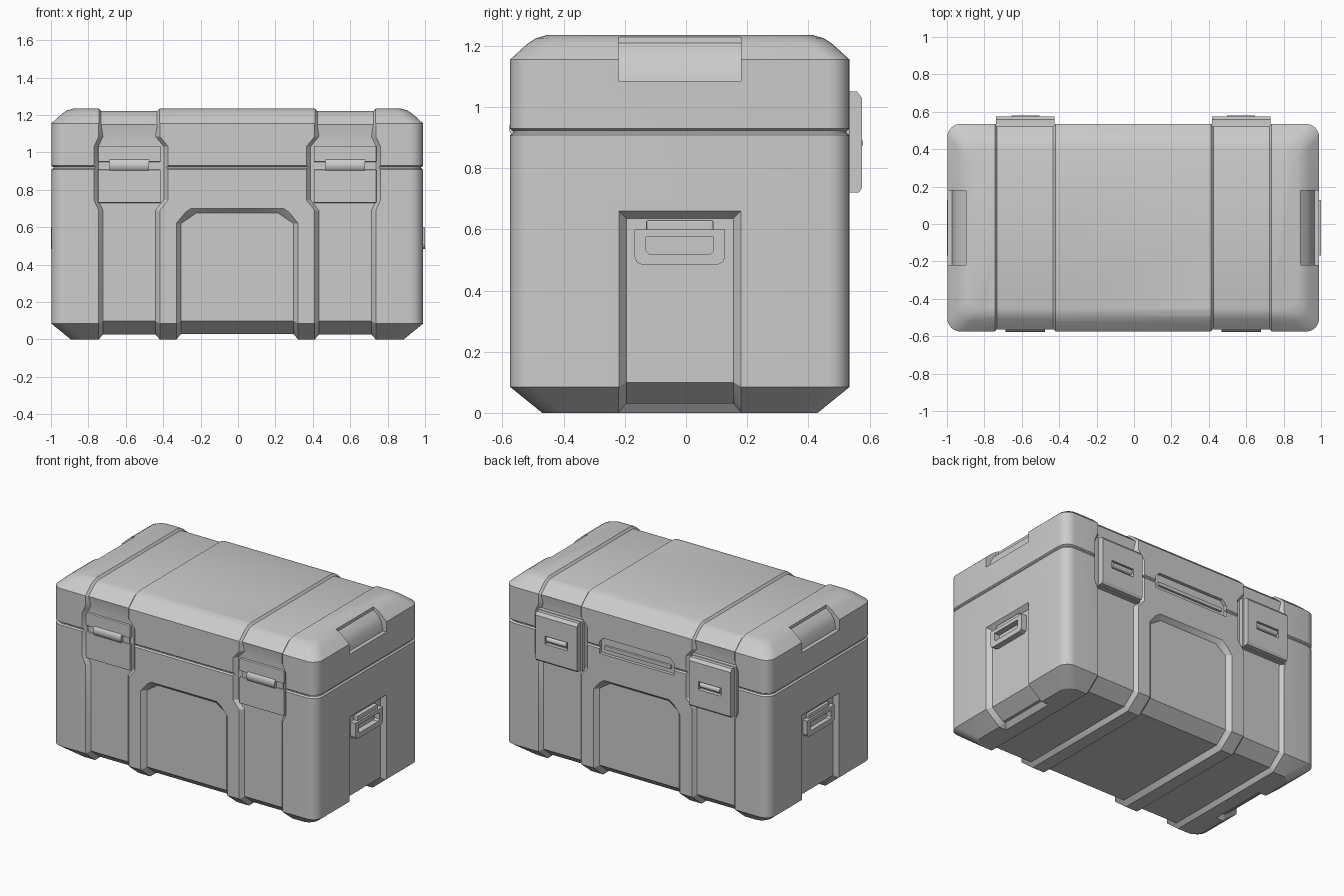
import bpy, bmesh, math
from mathutils import Vector, Matrix

if "Cube" in bpy.data.objects:
    bpy.data.objects.remove(bpy.data.objects["Cube"])

CX, CY = -0.004, -0.02           # case centre
HX, HY = 0.994, 0.555            # case half sizes
YF, YB = CY - HY, CY + HY        # front and back faces

grey = bpy.data.materials.new("case_grey")
grey.use_nodes = True
grey.diffuse_color = (0.6, 0.6, 0.6, 1)
grey.node_tree.nodes["Principled BSDF"].inputs["Base Color"].default_value = (0.6, 0.6, 0.6, 1)


def make(name, bm):
    bmesh.ops.recalc_face_normals(bm, faces=bm.faces)
    if bm.calc_volume(signed=True) < 0:
        bmesh.ops.reverse_faces(bm, faces=bm.faces)
    me = bpy.data.meshes.new(name)
    bm.to_mesh(me)
    bm.free()
    me.materials.append(grey)
    ob = bpy.data.objects.new(name, me)
    bpy.context.scene.collection.objects.link(ob)
    return ob


def smooth(ob, angle=28):
    ob.data.shade_smooth()
    ob.data.set_sharp_from_angle(angle=math.radians(angle))


def measure(me):
    """Volume of a mesh, and whether it is closed."""
    bm = bmesh.new()
    bm.from_mesh(me)
    found = bm.calc_volume(), not any(e.is_boundary for e in bm.edges)
    bm.free()
    return found


def cut(ob, cutters):
    """Subtract cutters one by one, keeping the first sound result of either solver."""
    for c in cutters:
        before = measure(ob.data)[0]
        for solver in ('MANIFOLD', 'EXACT'):
            m = ob.modifiers.new("cut", 'BOOLEAN')
            m.operation, m.solver, m.object = 'DIFFERENCE', solver, c
            bpy.context.view_layer.update()
            dg = bpy.context.evaluated_depsgraph_get()
            result = bpy.data.meshes.new_from_object(ob.evaluated_get(dg))
            ob.modifiers.clear()
            volume, sealed = measure(result)
            if sealed and before * 0.5 < volume < before * 0.99999:
                ob.data = result
                break


def skin(rings, closed=False):
    """Bridge equal vertex rings; cap the ends unless closed."""
    bm = bmesh.new()
    vs = [[bm.verts.new(p) for p in r] for r in rings]
    n = len(vs[0])
    for i in range(len(vs) if closed else len(vs) - 1):
        a, b = vs[i], vs[(i + 1) % len(vs)]
        for j in range(n):
            bm.faces.new((a[j], a[(j + 1) % n], b[(j + 1) % n], b[j]))
    if not closed:
        bm.faces.new(vs[0])
        bm.faces.new(vs[-1])
    return bm


def rounded_loft(name, levels, radius=0.07, seg=6):
    """Stack rounded rectangles given as (height, inset)."""
    rings = []
    for z, inset in levels:
        ring = []
        for k, (sx, sy) in enumerate(((1, 1), (-1, 1), (-1, -1), (1, -1))):
            for s in range(seg + 1):
                a = math.pi / 2 * (k + s / seg)
                ring.append((CX + sx * (HX - inset - radius) + radius * math.cos(a),
                             CY + sy * (HY - inset - radius) + radius * math.sin(a), z))
        rings.append(ring)
    return make(name, skin(rings))


def groove(path, place, closed=False, slope=0.85, out=0.02):
    """Cutter following a profile of (u, z, low, high, depth), with sloped walls."""
    # A slight shift keeps cutter corners off the case edges
    pts = [Vector(p[:2]) + Vector((0.0011, 0.0007)) for p in path]
    n, rings = len(pts), []
    for i, (u, z, lo, hi, depth) in enumerate(path):
        t1 = (pts[i] - pts[i - 1]).normalized() if closed or i else None
        t2 = (pts[(i + 1) % n] - pts[i]).normalized() if closed or i < n - 1 else None
        end = Vector((0, 0))
        if t1 is None:
            t1, end = t2, -t2
        elif t2 is None:
            t2, end = t1, t1
        n1, n2 = Vector((t1.y, -t1.x)), Vector((t2.y, -t2.x))
        m = (n1 + n2) / (1 + n1.dot(n2)) + end * slope
        ring = []
        for d in (out, -depth):
            p = pts[i] + m * d
            side = [place(lo - slope * d, p), place(hi + slope * d, p)]
            ring += side if d > 0 else side[::-1]
        rings.append(ring)
    bm = skin(rings, closed)
    bmesh.ops.triangulate(bm, faces=bm.faces)
    return make("cutter", bm)


def prism(name, outline, lo, hi, place):
    """Extrude a 2D outline between lo and hi."""
    return make(name, skin([[place(c, Vector(p)) for p in outline] for c in (lo, hi)]))


def box(name, x, y, z, bevel=0.0):
    bm = bmesh.new()
    size = (x[1] - x[0], y[1] - y[0], z[1] - z[0])
    mid = (sum(x) / 2, sum(y) / 2, sum(z) / 2)
    bmesh.ops.create_cube(bm, size=1, matrix=Matrix.Translation(mid) @ Matrix.Diagonal((*size, 1)))
    if bevel:
        bmesh.ops.bevel(bm, geom=bm.edges[:], offset=bevel, segments=2, affect='EDGES', profile=0.5)
    return make(name, bm)


def rod(name, x0, x1, y, z, r):
    bm = bmesh.new()
    rot = Matrix.Translation(((x0 + x1) / 2, y, z)) @ Matrix.Rotation(math.pi / 2, 4, 'Y')
    bmesh.ops.create_cone(bm, cap_ends=True, segments=20, radius1=r, radius2=r,
                          depth=x1 - x0, matrix=rot)
    smooth(make(name, bm))


def along_x(c, p):
    return (c + CX, p.x, p.y)


def end_place(s):
    return lambda c, p: (CX + s * p.x, c + CY, p.y)


# Main shells
lid_curve = [(1.155, 0), (1.205, 0.055), (1.225, 0.085), (1.235, 0.12)]
body = rounded_loft("body", [(0, 0.105), (0.085, 0), (0.908, 0), (0.915, 0.01), (0.935, 0.012)])
lid = rounded_loft("lid", [(0.922, 0.009), (0.929, 0)] + lid_curve)

# Strap channels running all the way round, wider beside the latches
right_half = [(HY - 0.105, 0, 0), (HY, 0.085, 0), (HY, 0.69, 0), (HY, 0.745, 1),
              (HY, 1.03, 1), (HY, 1.085, 0)] + [(HY - i, z, 0) for z, i in lid_curve]
loop = right_half + [(-y, z, w) for y, z, w in reversed(right_half)]
channels = []
for s in (-1, 1):
    path = []
    for y, z, wide in loop:
        ends = sorted((s * (0.765 if wide else 0.74), s * (0.37 if wide else 0.415)))
        path.append((y + CY, z, *ends, 0.015 if z > 1.1 else 0.026))
    channels.append(groove(path, along_x, closed=True))

# Centre panel recess: front, underside and back
up = [(HY - 0.105, 0, 0.325), (HY, 0.085, 0.325), (HY, 0.62, 0.325), (HY, 0.70, 0.245)]
panel = [(-y, z, w) for y, z, w in reversed(up)] + up
panel_cut = groove([(y + CY, z, -w, w, 0.03) for y, z, w in panel], along_x)

# Recesses at both ends and finger notches in the lid ends
end_cuts, notch_cuts = [], []
notch = [(1.06, 1.085), (0.968, 1.085), (0.957, 1.14), (0.933, 1.18), (0.895, 1.21),
         (0.89, 1.3), (1.06, 1.3)]
for s in (-1, 1):
    side = [(HX - 0.16, 0), (HX - 0.105, 0), (HX, 0.085), (HX, 0.66)]
    end_cuts.append(groove([(x, z, -0.2, 0.2, 0.03) for x, z in side], end_place(s)))
    notch_cuts.append(prism("cutter", notch, -0.2, 0.2, end_place(s)))

# Slot across the seam at the back
slot = [(-0.28, 0.875), (0.28, 0.875), (0.28, 0.955), (0.25, 0.985), (-0.25, 0.985), (-0.28, 0.955)]
slot_cut = prism("cutter", slot, YB - 0.022, YB + 0.05, lambda c, p: (p.x + CX, c, p.y))

cut(body, channels + [panel_cut, slot_cut] + end_cuts)
cut(lid, channels + [slot_cut] + notch_cuts)
smooth(body)
smooth(lid)
for c in channels + end_cuts + notch_cuts + [panel_cut, slot_cut]:
    bpy.data.objects.remove(c)
box("back_slot_lip", (CX - 0.25, CX + 0.25), (YB - 0.04, YB - 0.008), (0.905, 0.93), 0.003)

for s, side in ((-1, "right"), (1, "left")):
    mx = CX + s * 0.577
    # Front hinges: two leaves and a barrel
    for part, z in (("lower", (0.73, 0.908)), ("upper", (0.95, 1.035))):
        box(f"{side}_hinge_{part}_leaf", (mx - 0.167, mx + 0.167), (YF + 0.01, YF + 0.04), z, 0.004)
    box(f"{side}_hinge_web", (mx - 0.155, mx + 0.155), (YF + 0.02, YF + 0.04), (0.9, 0.96))
    rod(f"{side}_hinge_barrel", mx - 0.105, mx + 0.105, YF + 0.039, 0.932, 0.042)

    # Back latches: base plate, body with finger slot, and pull bar
    box(f"{side}_latch_base", (mx - 0.17, mx + 0.17), (YB - 0.04, YB), (0.715, 1.055), 0.004)
    prof = [(YB - 0.03, 0.72), (YB + 0.03, 0.72), (YB + 0.04, 0.735), (YB + 0.04, 1.03),
            (YB + 0.025, 1.05), (YB - 0.03, 1.05)]
    latch = prism(f"{side}_latch", prof, mx - 0.157, mx + 0.157, lambda c, p: (c, p.x, p.y))
    hole = box("cutter", (mx - 0.085, mx + 0.085), (YB + 0.015, YB + 0.1), (0.85, 0.905))
    cut(latch, [hole])
    bpy.data.objects.remove(hole)
    rod(f"{side}_latch_bar", mx - 0.075, mx + 0.075, YB + 0.026, 0.882, 0.018)

    # Carry handles in the end recesses
    frame = [(-0.148, 0.60), (-0.148, 0.51), (-0.141, 0.493), (-0.125, 0.485),
             (0.125, 0.485), (0.141, 0.493), (0.148, 0.51), (0.148, 0.60)]
    window = [(-0.11, 0.575), (-0.11, 0.53), (-0.1, 0.52), (0.1, 0.52), (0.11, 0.53), (0.11, 0.575)]

    def face_on(c, p):
        return (s * c, CY + p.x, p.y)
    handle = prism(f"{side}_handle", frame, 0.95, 1.0, face_on)
    hole = prism("cutter", window, 0.9, 1.1, face_on)
    cut(handle, [hole])
    bpy.data.objects.remove(hole)
    mount = sorted((s * 0.94, s * 0.988))
    box(f"{side}_handle_mount", mount, (CY - 0.11, CY + 0.11), (0.585, 0.63), 0.006)
